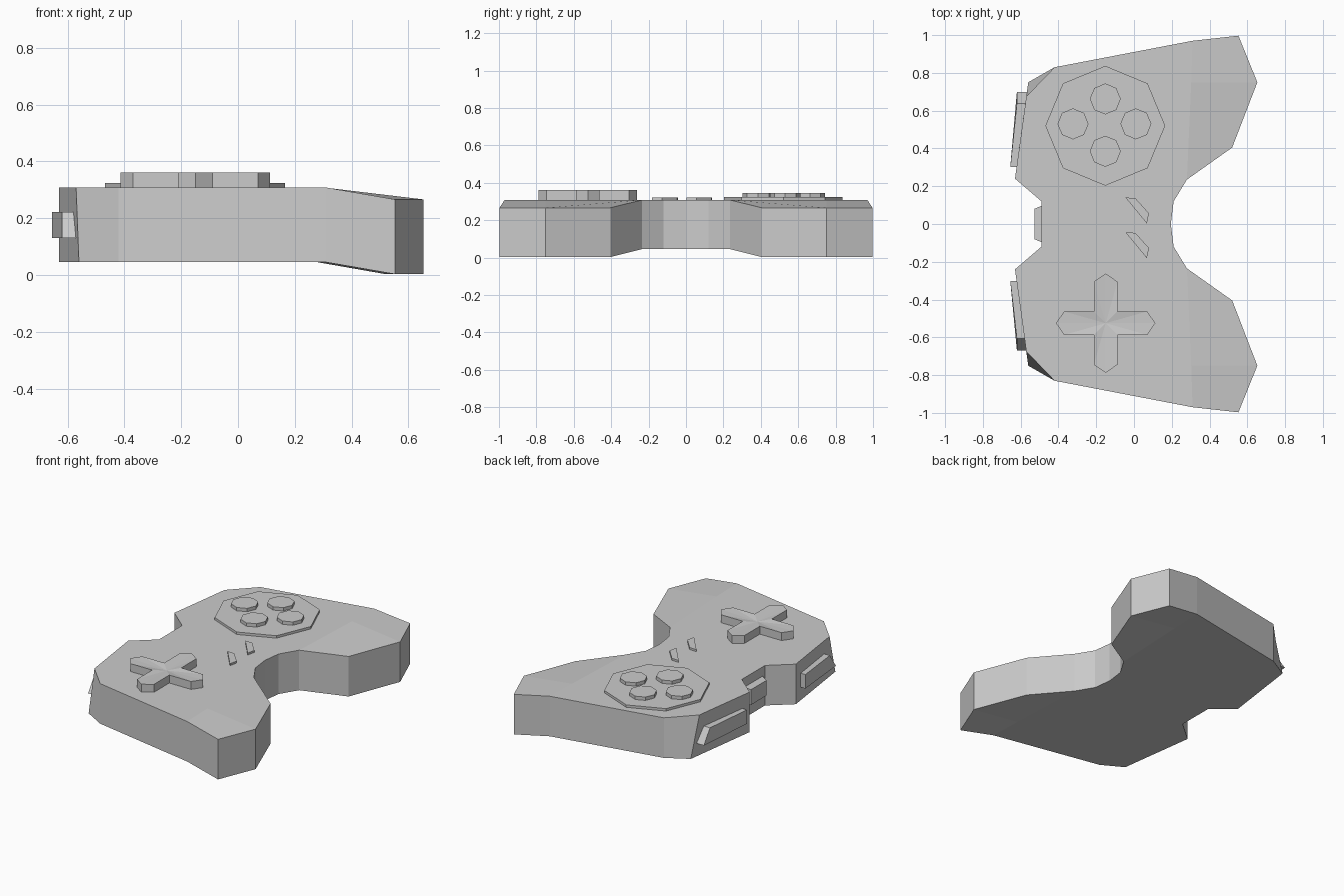
import bpy, bmesh
from math import cos, sin, pi

cube = bpy.data.objects.get("Cube")
if cube:
    bpy.data.objects.remove(cube)

grey = bpy.data.materials.new("plain grey")
grey.use_nodes = True
GREY = (0.6, 0.6, 0.6, 1)
grey.diffuse_color = GREY
grey.node_tree.nodes["Principled BSDF"].inputs["Base Color"].default_value = GREY


def finish(name, bm):
    bmesh.ops.recalc_face_normals(bm, faces=bm.faces)
    mesh = bpy.data.meshes.new(name)
    bm.to_mesh(mesh)
    bm.free()
    mesh.materials.append(grey)
    obj = bpy.data.objects.new(name, mesh)
    bpy.context.collection.objects.link(obj)
    return obj


def loft(name, lower, upper, dish=None):
    """Solid between two matching loops; dish is an optional centre point for the upper cap."""
    bm = bmesh.new()
    a = [bm.verts.new(p) for p in lower]
    b = [bm.verts.new(p) for p in upper]
    n = len(a)
    bm.faces.new(a[::-1])
    for i in range(n):
        j = (i + 1) % n
        bm.faces.new((a[i], a[j], b[j], b[i]))
    if dish:
        c = bm.verts.new(dish)
        for i in range(n):
            bm.faces.new((b[i], b[(i + 1) % n], c))
    else:
        bm.faces.new(b)
    return finish(name, bm)


def prism(name, outline, z0, z1, dish=None):
    return loft(name, [(x, y, z0) for x, y in outline], [(x, y, z1) for x, y in outline], dish)


def octagon(x, y, r):
    return [(x + r * cos(i * pi / 4), y + r * sin(i * pi / 4)) for i in range(8)]


# Body: half outline from the inner waist round the grip to the rear notch
TOP, BOTTOM, DROP = 0.308, 0.045, 0.042
half = [(0.21, 0.12), (0.28, 0.235), (0.52, 0.405), (0.653, 0.75), (0.553, 0.997),
        (0.31, 0.97), (-0.42, 0.83), (-0.56, 0.75), (-0.63, 0.24), (-0.49, 0.12)]
outline = [(0.195, 0)] + half + [(x, -y) for x, y in reversed(half)]
n = len(outline)
bm = bmesh.new()


def ring(z, is_top):
    verts = []
    for x, y in outline:
        if is_top and (x, abs(y)) == (-0.56, 0.75):
            x, y = -0.57, y * 0.9
        verts.append(bm.verts.new((x, y, z - DROP if x > 0.5 else z)))
    return verts


rings = [ring(BOTTOM, False), ring(TOP, True)]
for i in range(n):
    j = (i + 1) % n
    bm.faces.new((rings[0][i], rings[0][j], rings[1][j], rings[1][i]))
for r, z in zip(rings, (BOTTOM, TOP)):
    mids = []
    for root, knee, tip, end, back in ((2, 3, 4, 5, 6), (n - 2, n - 3, n - 4, n - 5, n - 6)):
        side = 1 if root == 2 else -1
        mid = bm.verts.new((0.303, side * 0.75, z))
        mids.append(mid)
        bm.faces.new((r[root], r[knee], r[tip], mid))
        bm.faces.new((mid, r[tip], r[end], r[back]))
    bm.faces.new([r[0], r[1], r[2], mids[0]] + r[6:n - 5] + [mids[1], r[n - 2], r[n - 1]])
finish("body", bm)

# Face buttons on their raised plate
prism("button_plate", octagon(-0.152, 0.52, 0.317), 0.29, 0.324)
for name, x, y in (("left", -0.152, 0.662), ("right", -0.152, 0.385),
                   ("upper", -0.323, 0.53), ("lower", 0.01, 0.53)):
    prism("face_button_" + name, octagon(x, y, 0.082), 0.31, 0.346)

# Direction pad: one arm turned four times, with a slightly dished centre
arm = [(0.062, -0.062), (0.22, -0.062), (0.263, 0), (0.22, 0.062)]
pad = []
for c, s in ((1, 0), (0, 1), (-1, 0), (0, -1)):
    pad += [(-0.15 + x * c - y * s, -0.525 + x * s + y * c) for x, y in arm]
prism("direction_pad", pad, 0.29, 0.36, (-0.15, -0.525, 0.35))

# Slanted menu buttons
slant = [(-0.045, 0.14), (0.007, 0.137), (0.079, 0.057), (0.068, 0.003)]
for name, dy in (("menu_button_left", 0), ("menu_button_right", -0.184)):
    prism(name, [(x, y + dy) for x, y in slant], 0.29, 0.321)

# Shoulder buttons with sloping outer ends
for name, side, end in (("shoulder_button_left", 1, 0.70), ("shoulder_button_right", -1, 0.67)):
    def section(z, y):
        return [(-0.655, side * 0.303, z), (-0.62, side * y, z),
                (-0.54, side * y, z), (-0.58, side * 0.303, z)]
    loft(name, section(0.13, end), section(0.222, end - 0.063))

# Cable socket in the rear notch, tapered outwards
loft("cable_socket",
     [(-0.48, y, z) for y, z in ((-0.1, 0.12), (0.1, 0.12), (0.1, 0.25), (-0.1, 0.25))],
     [(-0.528, y, z) for y, z in ((-0.08, 0.135), (0.08, 0.135), (0.08, 0.235), (-0.08, 0.235))])
